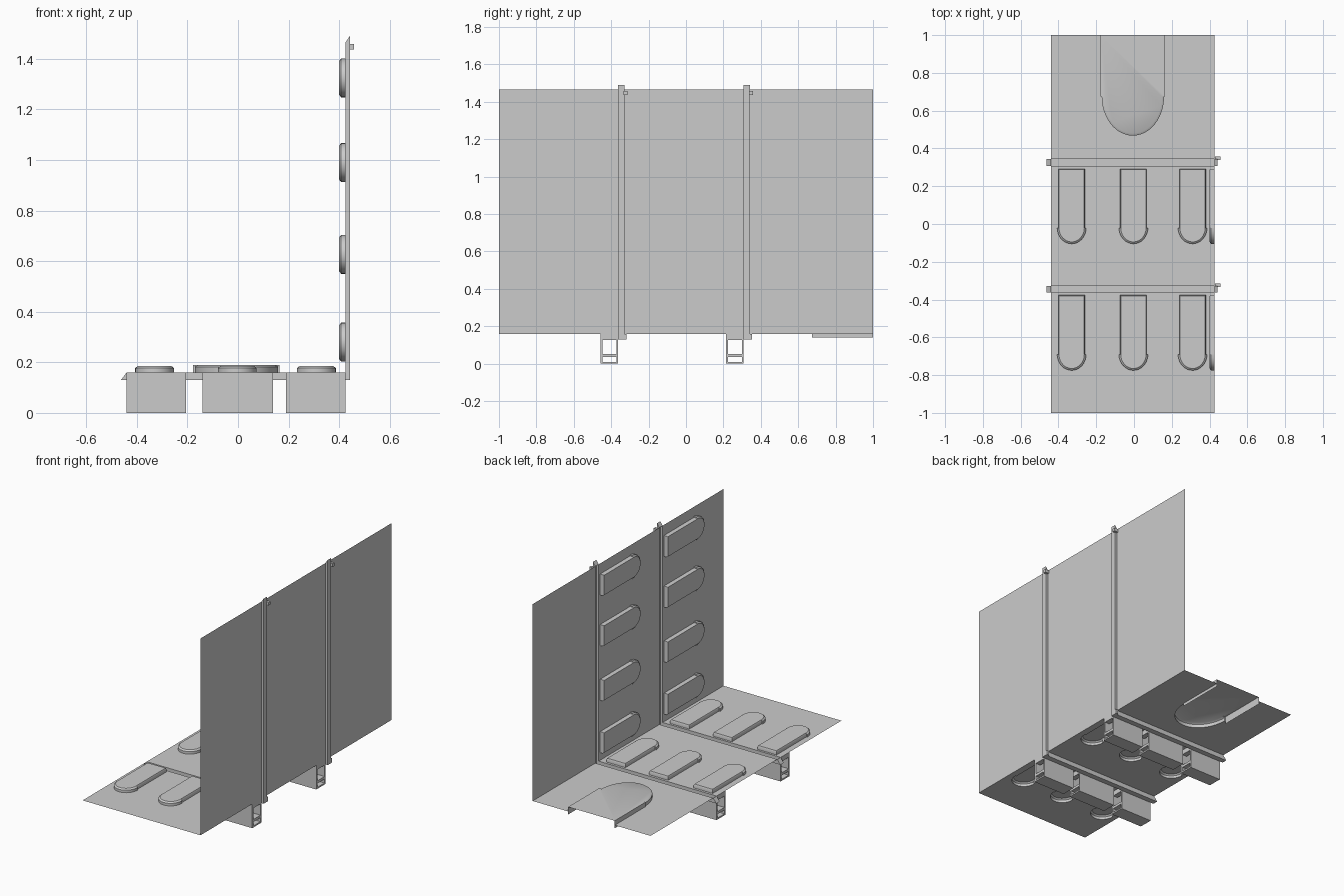
import bpy, bmesh, math

if "Cube" in bpy.data.objects:
    bpy.data.objects.remove(bpy.data.objects["Cube"])

X0, X1, Z0, Z1 = -0.44, 0.425, 0.16, 1.465      # sheet limits
RIBS = [(-0.363, -0.328), (0.308, 0.343)]        # y range of each fold channel
PADS_Y = [(-0.377, -0.69), (0.292, -0.02)]       # flat end, start of round end
FLOOR_X = [-0.33, -0.003, 0.31]
WALL_Z = [0.28, 0.627, 0.99, 1.325]


def finish(bm, name, smooth=False):
    bmesh.ops.recalc_face_normals(bm, faces=bm.faces[:])
    me = bpy.data.meshes.new(name)
    bm.to_mesh(me)
    bm.free()
    ob = bpy.data.objects.new(name, me)
    bpy.context.collection.objects.link(ob)
    if smooth:
        bpy.context.view_layer.objects.active = ob
        ob.select_set(True)
        bpy.ops.object.shade_smooth_by_angle(angle=math.radians(35))
        ob.select_set(False)


def box(bm, x, y, z):
    v = [bm.verts.new((a, b, c)) for a in x for b in y for c in z]
    for f in [(0, 1, 3, 2), (4, 6, 7, 5), (0, 4, 5, 1), (2, 3, 7, 6), (0, 2, 6, 4), (1, 5, 7, 3)]:
        bm.faces.new([v[i] for i in f])


def tongue(c, hw, flat, start, rx, ry, n=16):
    """Outline with one flat end and one round end, open across the flat end."""
    arc = [(c + rx * math.cos(math.pi * i / n), start - ry * math.sin(math.pi * i / n))
           for i in range(n + 1)]
    return [(c + hw, flat), (c + hw, start)] + arc + [(c - hw, start), (c - hw, flat)]


def on_floor(u, y, h):
    return (u, y, Z0 + h)


def on_wall(u, y, h):
    return (X1 - h, y, u)


def pad(bm, levels, place, closed=True):
    rows = [[bm.verts.new(place(u, y, h)) for u, y in pts] for pts, h in levels]
    n = len(rows[0])
    for a, b in zip(rows, rows[1:]):
        for i in range(n if closed else n - 1):
            j = (i + 1) % n
            bm.faces.new((a[i], a[j], b[j], b[i]))
    bm.faces.new(rows[-1])


def small_levels(c, flat, start):
    base = tongue(c, 0.07, flat, start, 0.077, 0.085)
    top = tongue(c, 0.066, flat - 0.004, start, 0.067, 0.075)
    return [(base, 0), (base, 0.017), (top, 0.025)]


# big entry tongue at the back edge, open at its end
BIG_C, BIG_Y = -0.006, 0.675
big_base = tongue(BIG_C, 0.171, 1.0, BIG_Y, 0.165, 0.207, 24)
big_top = tongue(BIG_C, 0.171, 1.0, BIG_Y, 0.153, 0.195, 24)
bm = bmesh.new()
pad(bm, [(big_base, 0), (big_base, 0.022), (big_top, 0.03)], on_floor, closed=False)
for s in (-1, 1):                                # side skirts below the sheet
    x = BIG_C + s * 0.171
    bm.faces.new([bm.verts.new(p) for p in
                  [(x, BIG_Y, 0.14), (x, 1, 0.14), (x, 1, Z0), (x, BIG_Y, Z0)]])
finish(bm, "entry_tongue", True)

# raised pads on floor and wall
bm = bmesh.new()
for flat, start in PADS_Y:
    for c in FLOOR_X:
        pad(bm, small_levels(c, flat, start), on_floor)
finish(bm, "floor_pads", True)
bm = bmesh.new()
for flat, start in PADS_Y:
    for c in WALL_Z:
        pad(bm, small_levels(c, flat, start), on_wall)
finish(bm, "wall_pads", True)

# sheet panels between the channels; floor has openings under the pads
edges_y = [-1.0] + [y for r in RIBS for y in r] + [1.0]
panels = list(zip(edges_y[::2], edges_y[1::2]))
wall = bmesh.new()
for k, (a, b) in enumerate(panels):
    wall.faces.new([wall.verts.new(p) for p in
                    [(X1, a, Z0), (X1, b, Z0), (X1, b, Z1), (X1, a, Z1)]])
    bm = bmesh.new()
    loops = [[(X0, b), (X0, a), (X1, a), (X1, b)]]
    if k == 2:
        loops[0] += big_base                     # notch for the tongue
    else:
        flat, start = PADS_Y[k]
        loops += [small_levels(c, flat, start)[0][0] for c in FLOOR_X]
    for pts in loops:
        vs = [bm.verts.new((x, y, Z0)) for x, y in pts]
        for i in range(len(vs)):
            bm.edges.new((vs[i - 1], vs[i]))
    bmesh.ops.triangle_fill(bm, use_beauty=True, use_dissolve=False, edges=bm.edges[:],
                            normal=(0, 0, 1))
    finish(bm, "floor_panel_%d" % (k + 1))
finish(wall, "wall_panels")

# L-shaped fold channels, open toward the inside, with top hook and corner tab
inner = [(X0, Z0), (X1, Z0), (X1, Z1)]
outer = [(-0.463, 0.13), (0.442, 0.13), (0.442, 1.49)]
bm = bmesh.new()
for y0, y1 in RIBS:
    I = [[bm.verts.new((x, y, z)) for x, z in inner] for y in (y0, y1)]
    O = [[bm.verts.new((x, y, z)) for x, z in outer] for y in (y0, y1)]
    for i in range(2):
        for s in range(2):
            bm.faces.new((I[s][i], I[s][i + 1], O[s][i + 1], O[s][i]))
        bm.faces.new((O[0][i], O[0][i + 1], O[1][i + 1], O[1][i]))
    for i in (0, 2):
        bm.faces.new((I[0][i], I[1][i], O[1][i], O[0][i]))
    box(bm, (0.43, 0.458), (y1 - 0.005, y1 + 0.014), (1.437, 1.458))
    box(bm, (0.425, 0.442), (y1, y1 + 0.01), (0.13, Z0))
finish(bm, "fold_channels")

# feet: two upright plates joined by bottom plate and a shelf, open at the sides
bm = bmesh.new()
for y1, _ in RIBS:
    y0 = y1 - 0.095
    for xa, xb in [(X0, -0.205), (-0.14, 0.138), (0.19, X1)]:
        box(bm, (xa, xb), (y0, y0 + 0.012), (0, Z0))
        box(bm, (xa, xb), (y1 - 0.008, y1), (0, Z0))
        box(bm, (xa, xb), (y0 + 0.012, y1 - 0.008), (0, 0.01))
        box(bm, (xa, xb), (y0 + 0.012, y1 - 0.008), (0.036, 0.053))
        for s in (0, 1):                         # top corner blocks
            x = (xa, xa + 0.035) if s == 0 else (xb - 0.035, xb)
            box(bm, x, (y0 + 0.012, y1 - 0.008), (0.128, Z0))
finish(bm, "feet")
